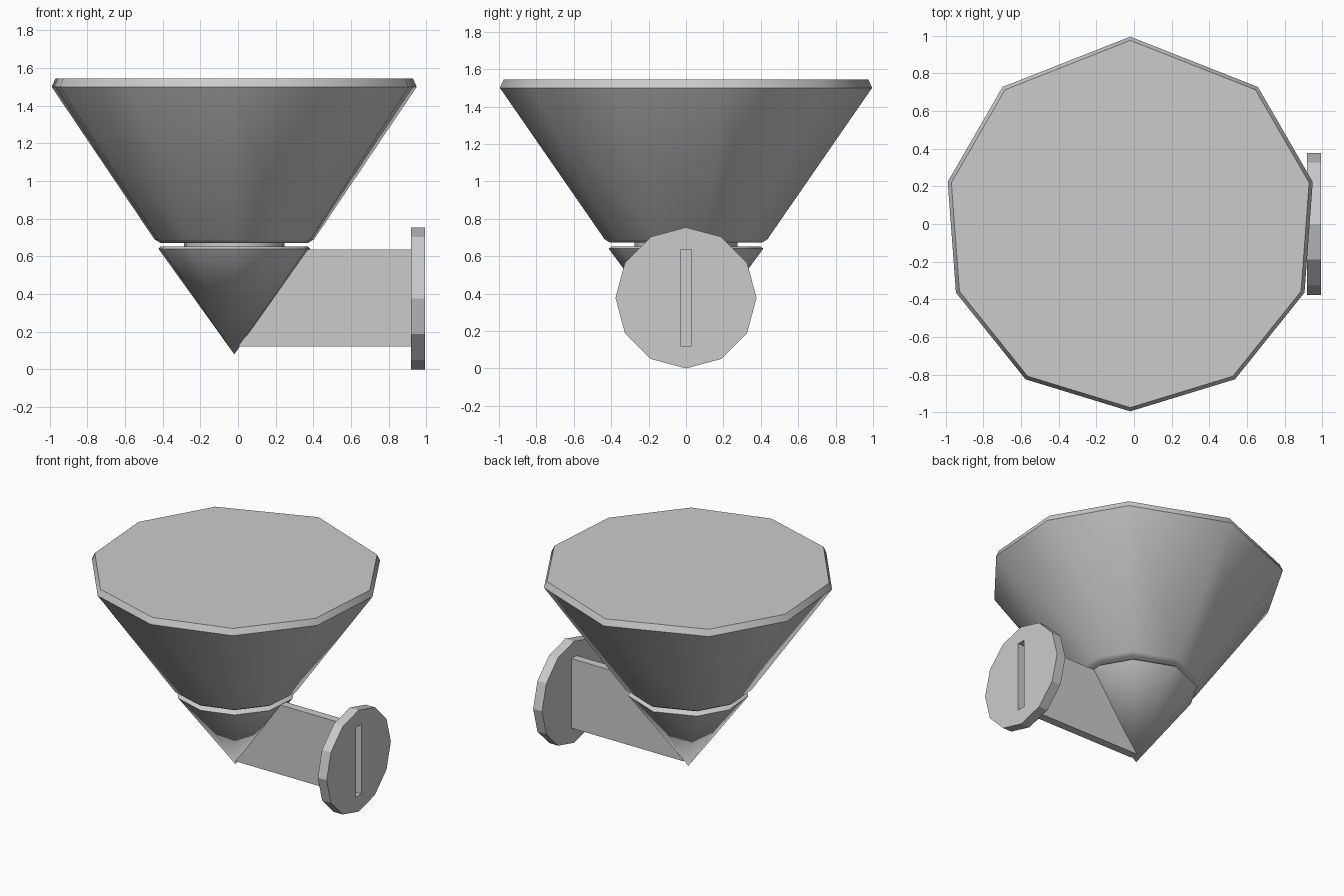
import bpy, bmesh, math

if "Cube" in bpy.data.objects:
    bpy.data.objects.remove(bpy.data.objects["Cube"])

CX = -0.02                                   # axis of the lamp head
HALF = [0, 43, 77, 111.5, 146, 180]          # corner angles measured from +y
ANGLES = HALF + [360 - a for a in HALF[-2:0:-1]]


def finish(name, bm, smooth=None):
    bmesh.ops.recalc_face_normals(bm, faces=bm.faces[:])
    mesh = bpy.data.meshes.new(name)
    bm.to_mesh(mesh)
    bm.free()
    ob = bpy.data.objects.new(name, mesh)
    bpy.context.collection.objects.link(ob)
    if smooth:
        bpy.ops.object.select_all(action='DESELECT')
        ob.select_set(True)
        bpy.context.view_layer.objects.active = ob
        bpy.ops.object.shade_smooth_by_angle(angle=math.radians(smooth))
    return ob


def lathe(name, profile, smooth=50):
    """Closed ten-sided solid from (radius, z) pairs; radius 0 makes a tip."""
    bm = bmesh.new()
    rings = []
    for r, z in profile:
        if r == 0:
            rings.append([bm.verts.new((CX, 0, z))] * len(ANGLES))
        else:
            rings.append([bm.verts.new((CX + r * math.sin(math.radians(a)),
                                        r * math.cos(math.radians(a)), z))
                          for a in ANGLES])
    n = len(ANGLES)
    for lo, hi in zip(rings, rings[1:]):
        for i in range(n):
            j = (i + 1) % n
            quad = [lo[i], lo[j], hi[j], hi[i]]
            bm.faces.new(list(dict.fromkeys(quad)))
    for (r, z), ring in ((profile[0], rings[0]), (profile[-1], rings[-1])):
        if r:
            bm.faces.new(ring)
    return finish(name, bm, smooth)


def prism(name, points, place, a, b):
    """Extrude a 2D outline between a and b; place(u, v, w) gives the 3D point."""
    bm = bmesh.new()
    ends = [[bm.verts.new(place(u, v, w)) for u, v in points] for w in (a, b)]
    for ring in ends:
        bm.faces.new(ring)
    n = len(points)
    for i in range(n):
        j = (i + 1) % n
        bm.faces.new((ends[0][i], ends[0][j], ends[1][j], ends[1][i]))
    return finish(name, bm)


# flared lamp shade
lathe("lamp_shade", [(0.405, 0.672), (0.435, 0.69), (0.995, 1.50), (0.975, 1.545)])

# short neck between shade and base cone
lathe("neck", [(0.275, 0.64), (0.275, 0.68)])

# pointed base cone
lathe("base_cone", [(0, 0.08), (0.413, 0.64), (0.40, 0.652)])

# flat wall arm, its inner end hidden inside the cone
prism("wall_arm", [(0.0, 0.12), (0.922, 0.12), (0.922, 0.637), (0.36, 0.637)],
      lambda u, v, w: (u, w, v), -0.03, 0.03)

# twelve-sided wall plate with a slot where the arm fits
plate = prism("wall_plate",
              [(0.377 * math.sin(math.radians(30 * i)),
                0.377 + 0.377 * math.cos(math.radians(30 * i))) for i in range(12)],
              lambda u, v, w: (w, u, v), 0.92, 0.993)
cutter = prism("slot_cutter", [(-0.03, 0.12), (0.03, 0.12), (0.03, 0.637), (-0.03, 0.637)],
               lambda u, v, w: (w, u, v), 0.85, 1.05)
cutter.hide_render = True
cutter.hide_set(True)
mod = plate.modifiers.new("slot", 'BOOLEAN')
mod.operation = 'DIFFERENCE'
mod.solver = 'EXACT'
mod.object = cutter
